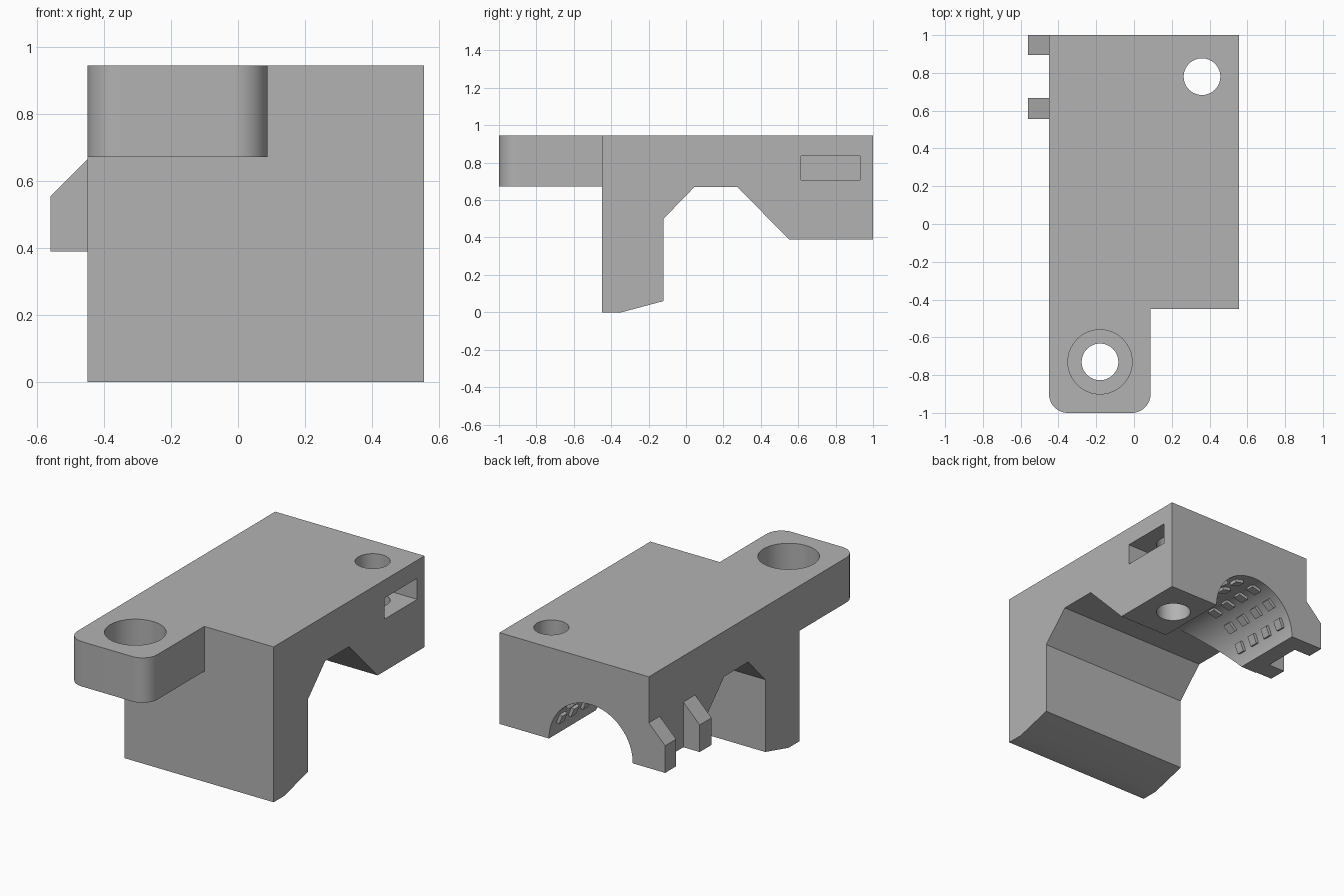
import bpy, bmesh, math
from mathutils import Matrix, Vector

cube = bpy.data.objects.get("Cube")
if cube:
    bpy.data.objects.remove(cube, do_unlink=True)

grey = bpy.data.materials.new("plain_grey")
grey.use_nodes = True
COLOUR = (0.45, 0.45, 0.45, 1)
grey.diffuse_color = COLOUR
grey.node_tree.nodes["Principled BSDF"].inputs["Base Color"].default_value = COLOUR

TOP, BASE = 0.945, 0.39
ARCH_X, ARCH_R = -0.06, 0.282


def finish(name, bm):
    bmesh.ops.recalc_face_normals(bm, faces=bm.faces)
    mesh = bpy.data.meshes.new(name)
    bm.to_mesh(mesh)
    bm.free()
    mesh.materials.append(grey)
    obj = bpy.data.objects.new(name, mesh)
    bpy.context.collection.objects.link(obj)
    return obj


def prism(name, points, place, lo, hi):
    """Extrude a closed profile; place(a, b, t) maps it into space."""
    bm = bmesh.new()
    ends = [[bm.verts.new(place(a, b, t)) for a, b in points] for t in (lo, hi)]
    bm.faces.new(ends[0])
    bm.faces.new(ends[1])
    n = len(points)
    for i in range(n):
        j = (i + 1) % n
        bm.faces.new((ends[0][i], ends[0][j], ends[1][j], ends[1][i]))
    return finish(name, bm)


def arc(cx, cy, r, start, end, steps):
    angles = [math.radians(start + (end - start) * i / steps) for i in range(steps + 1)]
    return [(cx + r * math.cos(a), cy + r * math.sin(a)) for a in angles]


def along_x(a, b, t):
    return (t, a, b)


def along_y(a, b, t):
    return (a, t, b)


def along_z(a, b, t):
    return (a, b, t)


def combine(target, other, operation):
    other.hide_render = True
    mod = target.modifiers.new(other.name, "BOOLEAN")
    mod.operation = operation
    mod.solver = "EXACT"
    mod.object = other
    bpy.context.view_layer.objects.active = target
    bpy.ops.object.modifier_apply(modifier=mod.name)
    bpy.data.objects.remove(other, do_unlink=True)


# Main block with front leg and raised underside
body = prism("mount_body", [
    (-0.45, 0), (-0.345, 0), (-0.12, 0.06), (-0.12, 0.5), (0.045, 0.67),
    (0.275, 0.67), (0.55, BASE), (1, BASE), (1, TOP), (-0.45, TOP)],
    along_x, -0.45, 0.555)

# Rounded front screw tab
R = 0.1
tab = prism("screw_tab",
            [(0.088, -0.4), (-0.45, -0.4)]
            + arc(-0.45 + R, -1 + R, R, 180, 270, 12)
            + arc(0.088 - R, -1 + R, R, 270, 360, 12),
            along_z, 0.672, TOP)
combine(body, tab, "UNION")

# Tie hooks on the right side
for y0, y1 in ((0.555, 0.668), (0.895, 1.0)):
    hook = prism("tie_hook", [(-0.4, BASE), (-0.56, BASE), (-0.56, 0.555),
                              (-0.45, 0.665), (-0.4, 0.665)], along_y, y0, y1)
    combine(body, hook, "UNION")


# Screw holes, counterbore, bearing channel and nut slot
def circle(x, y, r):
    return arc(x, y, r, 0, 360 - 360 / 64, 63)


cutters = [
    prism("tab_hole", circle(-0.18, -0.73, 0.097), along_z, 0.5, 1.1),
    prism("tab_counterbore", circle(-0.18, -0.73, 0.17), along_z, 0.755, 1.1),
    prism("rear_hole", circle(0.36, 0.78, 0.097), along_z, 0.2, 1.1),
    prism("bearing_channel", circle(ARCH_X, BASE, ARCH_R), along_y, 0.25, 1.1),
    prism("nut_slot", [(0.615, 0.707), (0.93, 0.707), (0.93, 0.835), (0.615, 0.835)],
          along_x, 0.2, 0.7),
]
for cutter in cutters:
    combine(body, cutter, "DIFFERENCE")

# Small grip teeth lining the channel
bm = bmesh.new()
for row in range(6):
    angle = math.radians(22.5 + 27 * row)
    for col in range(4):
        spot = Vector((ARCH_X + ARCH_R * math.cos(angle), 0.92 - 0.115 * col,
                       BASE + ARCH_R * math.sin(angle)))
        matrix = (Matrix.Translation(spot) @ Matrix.Rotation(-angle, 4, "Y")
                  @ Matrix.Diagonal((0.04, 0.05, 0.06, 1)))
        bmesh.ops.create_cube(bm, size=1, matrix=matrix)
finish("grip_teeth", bm)

# Smooth bores and fillets, crisp edges elsewhere
bpy.ops.object.select_all(action="DESELECT")
body.select_set(True)
bpy.context.view_layer.objects.active = body
bpy.ops.object.shade_smooth_by_angle(angle=math.radians(25))
weighted = body.modifiers.new("even_normals", "WEIGHTED_NORMAL")
weighted.keep_sharp = True
